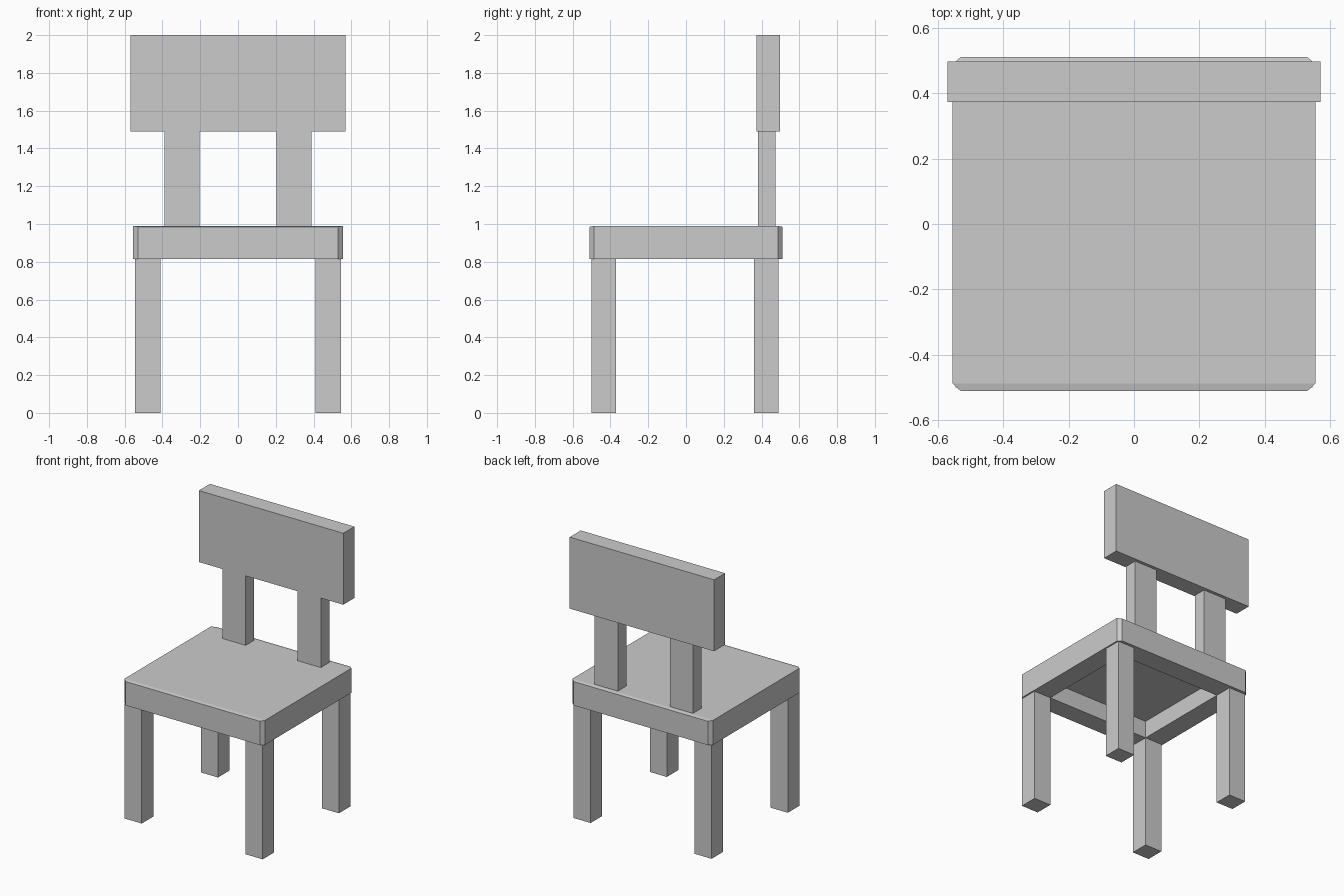
import bpy, bmesh

if "Cube" in bpy.data.objects:
    bpy.data.objects.remove(bpy.data.objects["Cube"])


def add_object(name, bm):
    bmesh.ops.recalc_face_normals(bm, faces=bm.faces)
    mesh = bpy.data.meshes.new(name)
    bm.to_mesh(mesh)
    bm.free()
    obj = bpy.data.objects.new(name, mesh)
    bpy.context.collection.objects.link(obj)
    return obj


def box(name, x, y, z):
    """Box from (min, max) ranges on each axis."""
    bm = bmesh.new()
    bmesh.ops.create_cube(bm, size=1)
    for v in bm.verts:
        v.co = [r[1] if c > 0 else r[0] for c, r in zip(v.co, (x, y, z))]
    return add_object(name, bm)


# Seat: clipped corners, slightly sloped front and back lips, hollow underside
def build_seat():
    bottom, top, lip, recess = 0.815, 0.99, 0.985, 0.94
    outline = [(0.555, -0.487), (0.555, 0.487), (0.53, 0.51), (-0.53, 0.51),
               (-0.555, 0.487), (-0.555, -0.487), (-0.53, -0.51), (0.53, -0.51)]
    outline = outline[1:] + outline[:1]  # consecutive pairs share a corner
    opening = [(0.41, 0.36), (-0.41, 0.36), (-0.41, -0.37), (0.41, -0.37)]
    bm = bmesh.new()
    low = [bm.verts.new((x, y, bottom)) for x, y in outline]
    high = [bm.verts.new((x, y, lip if abs(y) > 0.5 else top)) for x, y in outline]
    rim = [bm.verts.new((x, y, bottom)) for x, y in opening]
    ceiling = [bm.verts.new((x, y, recess)) for x, y in opening]
    for i in range(8):
        j = (i + 1) % 8
        bm.faces.new((low[i], low[j], high[j], high[i]))
        a, b = rim[i // 2], rim[j // 2]
        bm.faces.new((low[j], low[i], a) if a is b else (low[j], low[i], a, b))
    for i in range(4):
        j = (i + 1) % 4
        bm.faces.new((rim[j], rim[i], ceiling[i], ceiling[j]))
    bm.faces.new(ceiling)
    # top panel and its two lips
    bm.faces.new([v for v in high if v.co.z > 0.988])
    bm.faces.new(high[0:4])
    bm.faces.new(high[4:8])
    return add_object("seat", bm)


build_seat()

# Legs and backrest posts, mirrored left and right
for side, s in (("left", -1), ("right", 1)):
    leg_x = sorted((s * 0.41, s * 0.545))
    box(f"front_leg_{side}", leg_x, (-0.5, -0.37), (0, 0.815))
    box(f"back_leg_{side}", leg_x, (0.36, 0.49), (0, 0.815))
    box(f"back_post_{side}", sorted((s * 0.205, s * 0.388)), (0.38, 0.475), (0.985, 1.49))

# Backrest panel
box("backrest", (-0.57, 0.57), (0.373, 0.497), (1.49, 2.0))
